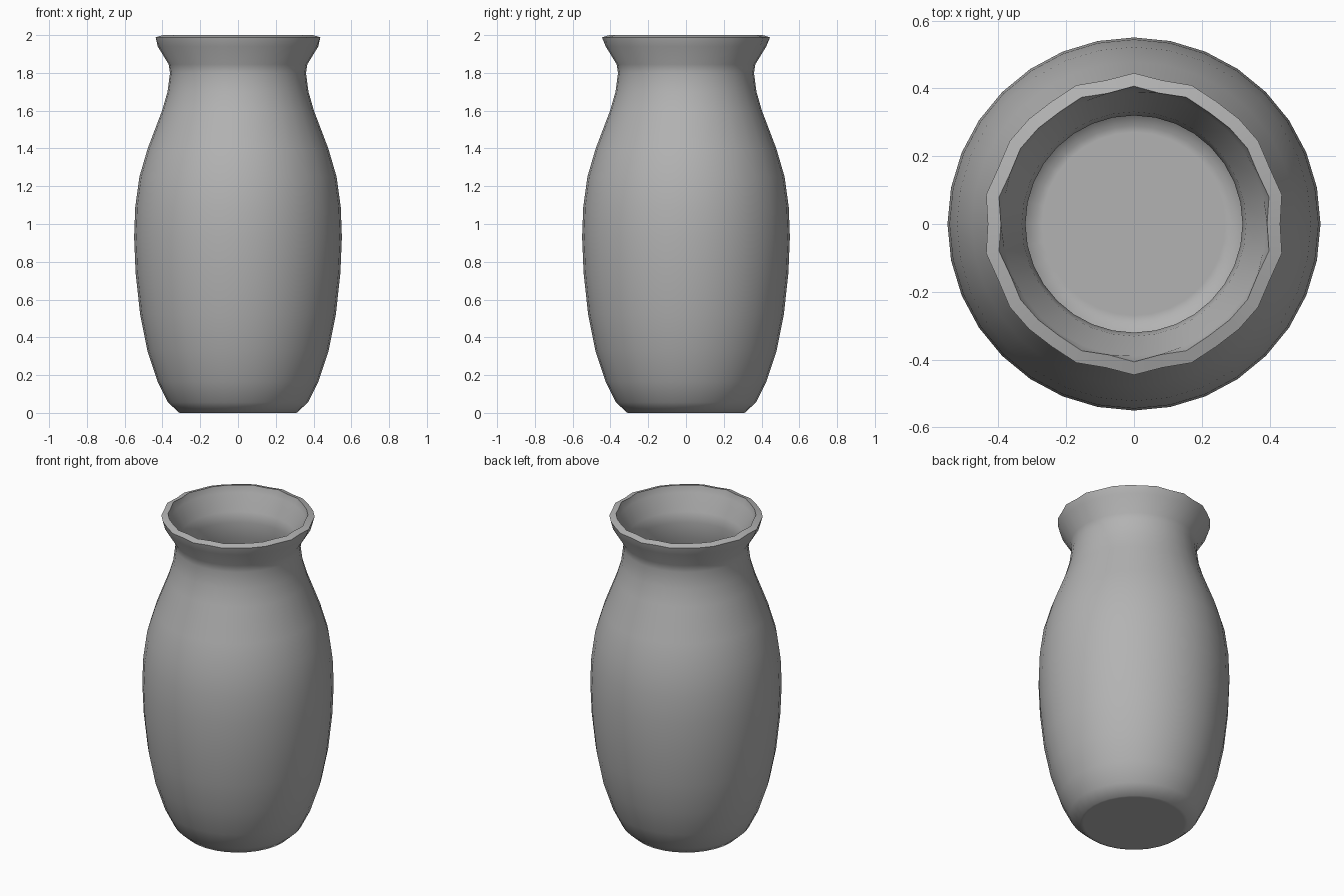
import bpy, bmesh, math
from mathutils import Vector

if "Cube" in bpy.data.objects:
    bpy.data.objects.remove(bpy.data.objects["Cube"])

SEGMENTS = 32
WALL = 0.04

# Outer silhouette (radius, height), base to lip
outer = [Vector(p) for p in [
    (0.31, 0), (0.37, 0.055), (0.425, 0.165), (0.48, 0.33), (0.518, 0.52),
    (0.542, 0.74), (0.55, 0.93), (0.544, 1.09), (0.522, 1.25), (0.478, 1.40),
    (0.402, 1.60), (0.373, 1.70), (0.36, 1.80), (0.367, 1.845),
    (0.425, 1.94), (0.438, 1.988)]]


# Inner wall: the outer profile pushed inward by the wall thickness
def inset(i):
    t = (outer[min(i + 1, len(outer) - 1)] - outer[max(i - 1, 0)]).normalized()
    if i == 0:
        return outer[0] + Vector((-0.02, WALL))
    if i == len(outer) - 1:
        t = (outer[-1] - outer[-2]).normalized()
    return outer[i] + Vector((-t.y, t.x)) * WALL


inner = [inset(i) for i in range(len(outer))]
inner[-1].y = 2.0
# Extra rings keep the shading of the underside and floor flat
profile = [Vector((0.29, 0))] + outer + inner[::-1] + [Vector((0.27, WALL))]
lip = (len(outer), len(outer) + 1)

# Lathe the closed profile, with a slight ripple around the lip
bm = bmesh.new()
rings = []
for k, (r, z) in enumerate(profile):
    ring = []
    for s in range(SEGMENTS):
        a = math.tau * s / SEGMENTS
        rr = r - 0.007 * math.cos(14 * a) if k in lip else r
        ring.append(bm.verts.new((rr * math.cos(a), rr * math.sin(a), z)))
    rings.append(ring)
for lo, hi in zip(rings, rings[1:]):
    for s in range(SEGMENTS):
        n = (s + 1) % SEGMENTS
        bm.faces.new((lo[s], lo[n], hi[n], hi[s]))

# Underside and inner floor
bm.faces.new(rings[0][::-1])
bm.faces.new(rings[-1])
bmesh.ops.recalc_face_normals(bm, faces=bm.faces)

mesh = bpy.data.meshes.new("vase")
bm.to_mesh(mesh)
bm.free()
vase = bpy.data.objects.new("vase", mesh)
bpy.context.collection.objects.link(vase)

# Dark grey clay
clay = bpy.data.materials.new("grey_clay")
clay.diffuse_color = (0.45, 0.45, 0.45, 1)
clay.use_nodes = True
clay.node_tree.nodes["Principled BSDF"].inputs["Base Color"].default_value = clay.diffuse_color
mesh.materials.append(clay)

bpy.context.view_layer.objects.active = vase
vase.select_set(True)
bpy.ops.object.shade_smooth_by_angle(angle=math.radians(50))
